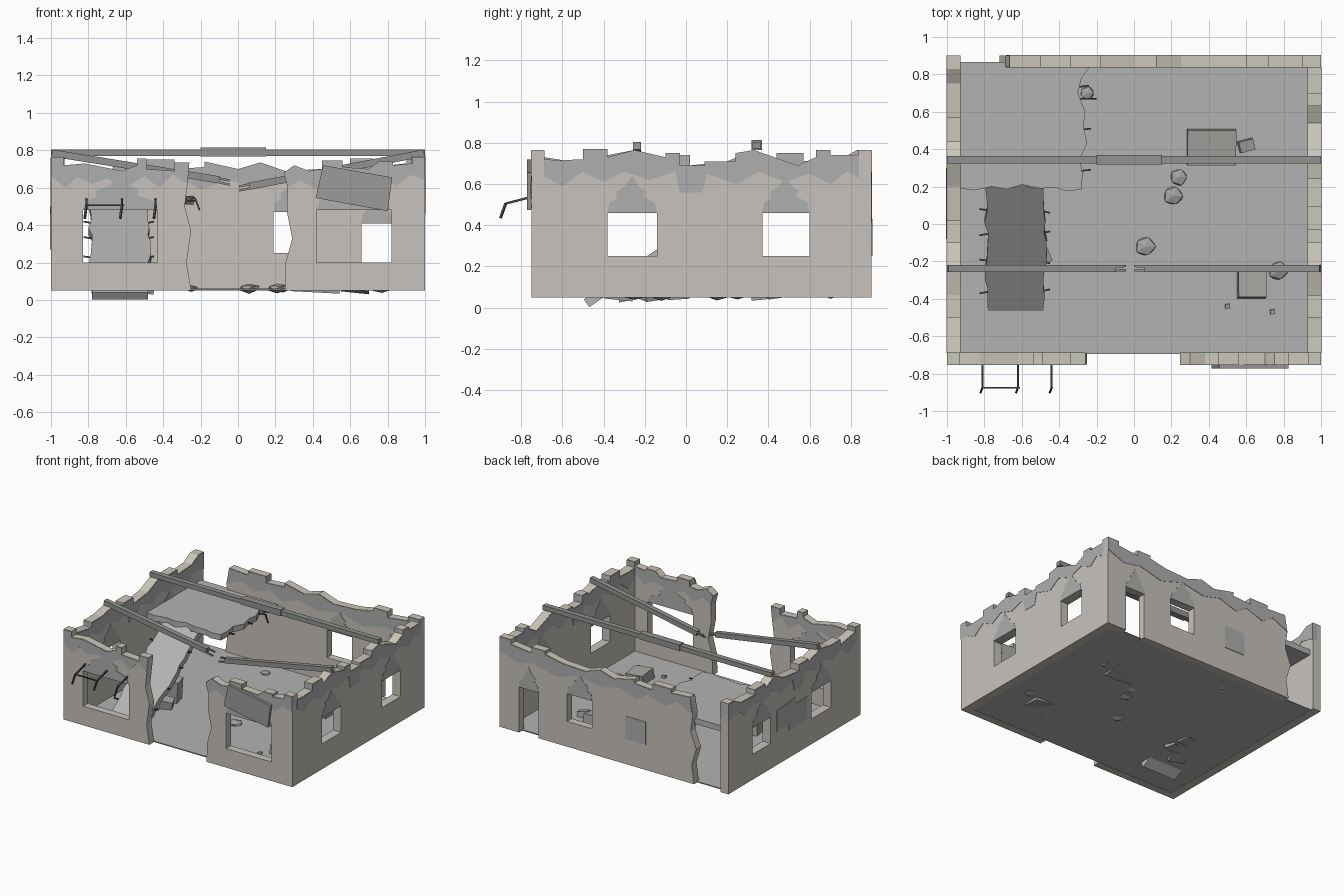
import bpy, bmesh, math, random
from mathutils import Vector, Matrix

if "Cube" in bpy.data.objects:
    bpy.data.objects.remove(bpy.data.objects["Cube"])
random.seed(4)

def mat(name, r, g, b):
    m = bpy.data.materials.new(name)
    m.diffuse_color = (r, g, b, 1)
    m.use_nodes = True
    m.node_tree.nodes["Principled BSDF"].inputs["Base Color"].default_value = m.diffuse_color
    return m

PLASTER = mat("beige plaster", .58, .545, .505)
CAP = mat("cream broken top", .60, .57, .49)
GREY = mat("exposed grey", .43, .43, .43)
FLOOR = mat("concrete", .45, .45, .45)
BEAM = mat("beam grey", .29, .29, .285)
BOARD = mat("board grey", .33, .325, .315)
ROCK = mat("rubble", .38, .375, .36)
STEEL = mat("rusty steel", .07, .065, .06)

def finish(name, bm, *mats):
    bmesh.ops.recalc_face_normals(bm, faces=bm.faces)
    me = bpy.data.meshes.new(name)
    bm.to_mesh(me)
    bm.free()
    for m in mats:
        me.materials.append(m)
    ob = bpy.data.objects.new(name, me)
    bpy.context.collection.objects.link(ob)
    return ob

MAP = {'y': lambda u, v, d: (u, d, v),    # outline in x,z pushed along y
       'x': lambda u, v, d: (d, u, v),    # outline in y,z pushed along x
       'z': lambda u, v, d: (u, v, d)}    # outline in x,y pushed along z

def prism(name, pts, axis, d0, d1, *mats):
    bm = bmesh.new()
    a = [bm.verts.new(MAP[axis](u, v, d0)) for u, v in pts]
    b = [bm.verts.new(MAP[axis](u, v, d1)) for u, v in pts]
    bm.faces.new(a)
    bm.faces.new(b)
    for i in range(len(a)):
        j = (i + 1) % len(a)
        bm.faces.new((a[i], a[j], b[j], b[i]))
    return finish(name, bm, *mats)

def box(name, loc, size, m, rot=(0, 0, 0)):
    bm = bmesh.new()
    bmesh.ops.create_cube(bm, size=1)
    bmesh.ops.scale(bm, vec=size, verts=bm.verts)
    ob = finish(name, bm, m)
    ob.location = loc
    ob.rotation_euler = [math.radians(r) for r in rot]
    return ob

def bar(name, p, q, w, m):
    p, q = Vector(p), Vector(q)
    d = q - p
    ob = box(name, (0, 0, 0), (w, w, d.length), m)
    up = 'X' if abs(d.normalized().x) < .9 else 'Y'
    ob.matrix_world = Matrix.Translation((p + q) / 2) @ d.to_track_quat('Z', up).to_matrix().to_4x4()
    return ob

def rebar(pts, w=.009):
    for p, q in zip(pts, pts[1:]):
        bar("rebar", p, q, w, STEEL)

def wall(name, axis, d0, d1, top, band, left=(), right=(), holes=()):
    """Ruined wall: jagged outline, cut openings, exposed grey upper band."""
    (u0, _), (u1, _) = top[0], top[-1]
    left, right = list(left) or [(u0, .05)], list(right) or [(u1, .05)]
    ob = prism(name, left + list(top) + right[::-1], axis, d0, d1, PLASTER, CAP)
    for a, b, lo, hi in holes:
        cut = prism("cutter", [(a, lo), (b, lo), (b, hi), (a, hi)], axis, d0 - .1, d1 + .1, PLASTER)
        mod = ob.modifiers.new("opening", 'BOOLEAN')
        mod.operation, mod.solver, mod.object = 'DIFFERENCE', 'EXACT', cut
        bpy.context.view_layer.objects.active = ob
        bpy.ops.object.modifier_apply(modifier=mod.name)
        bpy.data.objects.remove(cut)
    for p in ob.data.polygons:
        p.material_index = int(p.normal.z > .3 and p.center.z > .6)
    e = .003
    prism(name + "_band", [(u, z - .003) for u, z in top] + list(band)[::-1], axis, d0 - e, d1 + e, GREY)
    for a, b, lo, hi in holes:     # spalled plaster above each opening
        c, w, z = (a + b) / 2, (b - a) / 2, hi
        prof = [(-1, 0), (-.92, .05), (-.62, .07), (-.68, .1), (-.3, .13), (0, .18),
                (.25, .13), (.5, .11), (.45, .08), (.9, .05), (1, 0)]
        prism(name + "_spall", [(c + s * w, z + h) for s, h in prof], axis, d0 - e * .8, d1 + e * .8, GREY)

# Walls
wall("front_wall_left", 'y', -.75, -.69,
     [(-1, .765), (-.93, .765), (-.93, .72), (-.82, .73), (-.62, .69), (-.54, .72), (-.54, .755), (-.49, .755),
      (-.49, .70), (-.34, .69), (-.34, .735), (-.26, .735)],
     [(-1, .66), (-.92, .60), (-.86, .66), (-.78, .62), (-.7, .65), (-.6, .6), (-.5, .66), (-.42, .6),
      (-.35, .67), (-.272, .62)],
     right=[(-.25, .05), (-.275, .2), (-.25, .37), (-.285, .5), (-.27, .62)],
     holes=[(-.83, -.43, .2, .48)])
wall("front_wall_right", 'y', -.75, -.69,
     [(.245, .68), (.3, .72), (.38, .69), (.45, .70), (.45, .745), (.56, .745), (.56, .71), (.7, .70), (.75, .74),
      (.83, .74), (.83, .72), (.93, .73), (.93, .765), (1, .765)],
     [(.265, .6), (.33, .64), (.42, .59), (.5, .65), (.62, .6), (.75, .66), (.85, .61), (.92, .67), (1, .64)],
     left=[(.25, .05), (.255, .2), (.29, .33), (.262, .47), (.265, .6)],
     holes=[(.42, .82, .2, .48)])
wall("back_wall", 'y', .84, .9,
     [(-.665, .73), (-.5, .72), (-.5, .75), (-.34, .75), (-.34, .70), (-.18, .71), (-.18, .74), (0, .70), (.12, .735),
      (.25, .69), (.45, .70), (.6, .73), (.6, .755), (.72, .755), (.72, .71), (.9, .73), (.9, .765), (1, .765)],
     [(-.685, .6), (-.55, .66), (-.45, .6), (-.3, .65), (-.2, .59), (-.05, .64), (.1, .6), (.3, .64), (.5, .58),
      (.7, .63), (.85, .6), (1, .66)],
     left=[(-.70, .05), (-.68, .2), (-.72, .33), (-.67, .46), (-.69, .6)],
     holes=[(.19, .41, .25, .47), (.66, .83, .04, .41)])
side_holes = [(-.38, -.14, .25, .46), (.37, .6, .25, .46)]
side_band = [(-.69, .64), (-.6, .59), (-.5, .66), (-.4, .61), (-.3, .66), (-.18, .62), (-.05, .66), (-.03, .56),
             (.08, .56), (.1, .65), (.25, .6), (.35, .66), (.48, .61), (.6, .65), (.7, .6), (.78, .66)]
wall("right_wall", 'x', .93, 1,
     [(-.69, .72), (-.61, .715), (-.5, .72), (-.5, .77), (-.38, .77), (-.38, .73), (-.25, .765), (-.1, .73), (-.1, .75),
      (-.03, .75), (-.03, .69), (.09, .69), (.09, .71), (.24, .71), (.24, .75), (.33, .765), (.54, .69), (.63, .73),
      (.63, .765), (.7, .765), (.7, .74), (.84, .74)],
     side_band + [(.84, .63)], holes=side_holes)
wall("left_wall", 'x', -1, -.93,
     [(-.69, .73), (-.5, .70), (-.5, .74), (-.38, .74), (-.25, .765), (-.1, .72), (-.1, .74), (.02, .74), (.02, .69),
      (.2, .71), (.33, .765), (.44, .71), (.44, .75), (.57, .75), (.57, .71), (.75, .72), (.83, .765), (.9, .765)],
     side_band + [(.9, .63)], holes=side_holes)

# Bare patches on the outer plaster
prism("back_patch", [(-.28, .25), (-.1, .25), (-.1, .43), (-.28, .43)], 'y', .899, .904, GREY)
prism("left_patch", [(-.08, .27), (.14, .27), (.14, .32), (.3, .32), (.3, .48), (.06, .5), (.06, .45), (-.08, .45)],
      'x', -1.004, -.999, GREY)

# Ground floor and surviving corner of the upper floor
box("ground_floor", (0, .085, .056), (1.88, 1.56, .008), FLOOR)
upper = [(-.935, .19), (-.85, .18), (-.76, .2), (-.68, .185), (-.6, .21), (-.5, .19), (-.42, .195), (-.36, .175),
         (-.28, .185), (-.275, .27), (-.29, .35), (-.25, .43), (-.27, .52), (-.26, .6), (-.3, .7), (-.28, .78),
         (-.23, .85), (-.23, .865), (-.935, .865)]
prism("upper_floor", upper, 'z', .51, .555, FLOOR)
for y, dx in ((.73, .03), (.5, .04), (.28, .04)):
    rebar([(-.32, y, .53), (-.27 + dx, y + .01, .53)])
rebar([(-.32, .67, .53), (-.23, .67, .545), (-.205, .67, .48)])

# Fallen slab leaning from the upper floor down to the ground
n = 14
L = .85
edge = lambda x: [(x + random.uniform(-.012, .012), L * i / n) for i in range(n + 1)]
torn = [(-.54, L - .02), (-.6, L + .01), (-.66, L - .015), (-.72, L + .005)]
slab = prism("fallen_slab", edge(-.475) + torn + edge(-.79)[::-1], 'z', -.045, 0, FLOOR)
slab.location = (0, -.495, .04)
slab.rotation_euler.x = math.radians(34.5)
for i, y in enumerate((-.36, -.2, -.05, .07)):
    z = .02 + (y + .495) * math.tan(math.radians(34.5))
    rebar([(-.5, y, z), (-.45, y + .01 * (-1) ** i, z + .01)])
    rebar([(-.76, y, z), (-.825, y - .01 * (-1) ** i, z + .01)])

# Roof beams: one whole, one snapped in the middle
box("back_beam", (0, .343, .787), (2, .04, .036), BEAM)
box("back_beam_splice", (-.025, .343, .79), (.35, .052, .048), BEAM)
bar("broken_beam_left", (-.995, -.237, .785), (-.1, -.237, .642), .038, BEAM)
bar("broken_beam_right", (.995, -.237, .785), (.06, -.237, .608), .038, BEAM)
for dy in (-.012, .01):
    bar("left_splinter", (-.12, -.237 + dy, .645 + dy), (-.045, -.235 + dy, .628 + dy), .012, BEAM)
    bar("right_splinter", (.08, -.237 + dy, .612 + dy), (.005, -.235 + dy, .597 + dy), .012, BEAM)

# Board nailed over the right window
prism("window_board", [(.455, .72), (.825, .655), (.8, .475), (.415, .545)], 'y', -.772, -.753, BOARD)

# Bent awning bars over the left window
for x in (-.81, -.62, -.44):
    rebar([(x, -.74, .54), (x, -.875, .505), (x - .01, -.9, .435)], .011)
rebar([(-.81, -.875, .505), (-.61, -.875, .505)], .008)

# Blocks of rubble, some under the slab
for x, y, z, s, r in ((.415, .41, .085, (.26, .19, .07), (6, 3, 0)), (.63, -.325, .085, (.15, .14, .08), (-6, 6, 0)),
                      (.6, .42, .075, (.08, .06, .05), (8, 10, 15)), (-.54, -.05, .14, (.12, .1, .19), (4, 5, 12)),
                      (-.5, -.175, .085, (.09, .08, .09), (8, 10, 25)), (-.64, -.27, .085, (.13, .1, .09), (12, 5, -15)),
                      (.5, -.44, .065, (.025, .025, .025), (5, 5, 10)), (.74, -.47, .065, (.025, .025, .025), (5, 5, 10))):
    box("rubble_block", (x, y, z), s, ROCK, r)

# Rounded stones
for x, y, r in ((.24, .25, .05), (.21, .15, .06), (.06, -.12, .06), (.77, -.25, .06), (-.25, .7, .04)):
    bm = bmesh.new()
    bmesh.ops.create_icosphere(bm, subdivisions=1, radius=r)
    for v in bm.verts:
        v.co *= random.uniform(.88, 1.08)
    bmesh.ops.scale(bm, vec=(1, .95, .45), verts=bm.verts)
    finish("stone", bm, ROCK).location = (x, y, .062)
